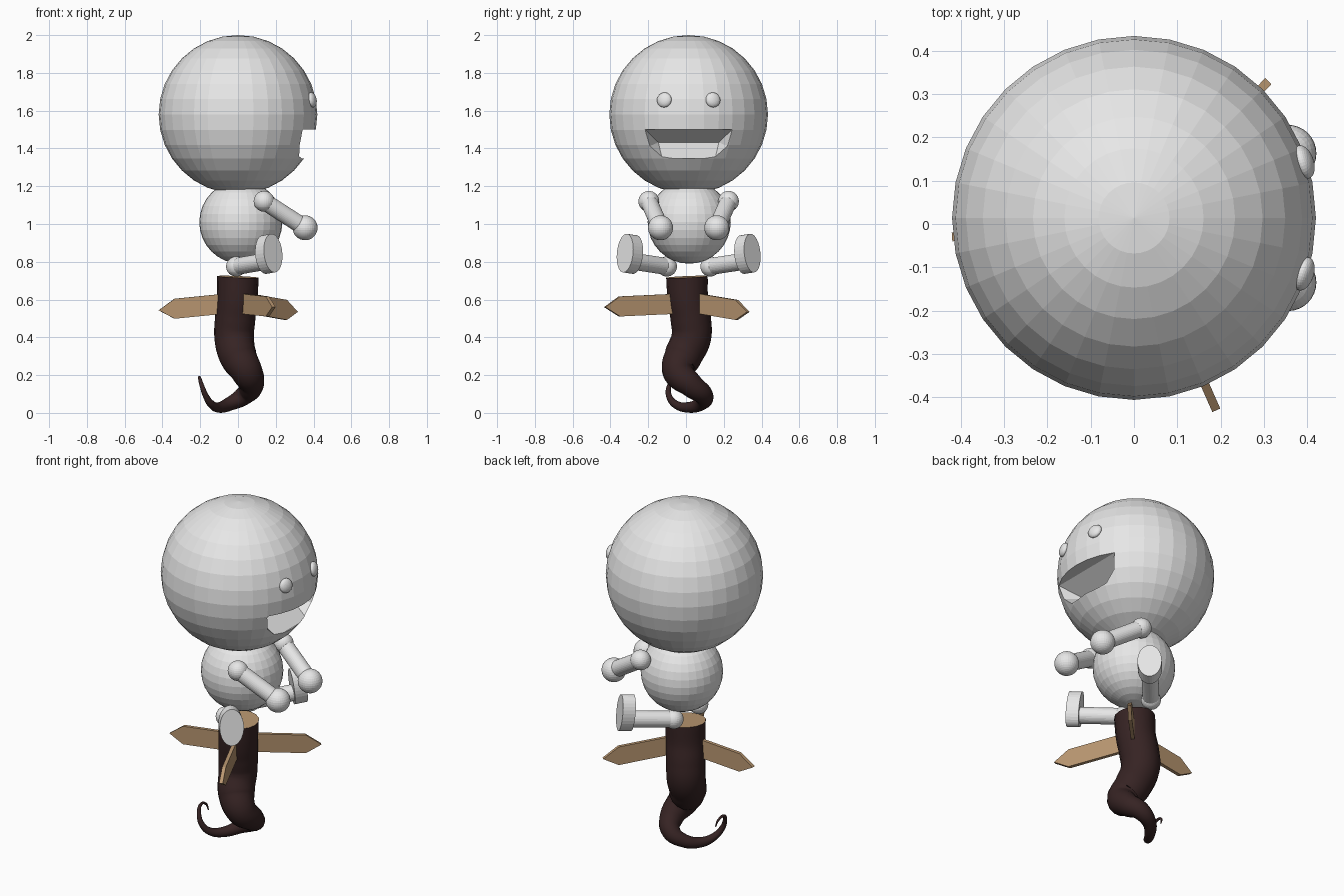
import bpy, bmesh, math
from mathutils import Vector

if "Cube" in bpy.data.objects:
    bpy.data.objects.remove(bpy.data.objects["Cube"])

MID = 0.014  # y of the figure's mirror plane


def material(name, rgb):
    m = bpy.data.materials.new(name)
    m.diffuse_color = (*rgb, 1)
    m.use_nodes = True
    m.node_tree.nodes["Principled BSDF"].inputs["Base Color"].default_value = m.diffuse_color
    return m


GREY = material("pale grey", (0.8, 0.8, 0.8))
BARK = material("dark bark", (0.037, 0.017, 0.017))
WOOD = material("tan wood", (0.49, 0.31, 0.165))


def finish(name, mat):
    ob = bpy.context.object
    ob.name = name
    ob.data.materials.append(mat)
    return ob


def ball(name, pos, r, axis=None, flat=1.0):
    bpy.ops.mesh.primitive_uv_sphere_add(segments=32, ring_count=16, radius=r, location=pos)
    ob = finish(name, GREY)
    if axis:
        ob.rotation_euler = axis.to_track_quat('Z', 'Y').to_euler()
        ob.scale.z = flat
    return ob


def rod(name, a, b, rx, ry=None):
    a, b = Vector(a), Vector(b)
    bpy.ops.mesh.primitive_cylinder_add(vertices=32, radius=1, depth=1, location=(a + b) / 2)
    ob = finish(name, GREY)
    ob.rotation_euler = (b - a).to_track_quat('Z', 'Y').to_euler()
    ob.scale = (rx, ry or rx, (b - a).length)
    return ob


def mesh_object(name, bm, mat):
    me = bpy.data.meshes.new(name)
    bm.to_mesh(me)
    bm.free()
    ob = bpy.data.objects.new(name, me)
    bpy.context.collection.objects.link(ob)
    me.materials.append(mat)
    return ob


# Head and body
head_pos = Vector((0, MID, 1.58))
head = ball("head", head_pos, 0.42)
ball("body", (0.015, 0.017, 1.01), 0.22)

# Mouth: wedge cutter narrowing to a ridge inside the head
bm = bmesh.new()
outline = [(0.23, 1.5), (0.212, 1.41), (0.14, 1.346)]
for s in (-1, 1):
    for x in (0.34, 0.55):
        for y, z in outline:
            bm.verts.new((x, MID + s * y, z))
    bm.verts.new((0.22, MID + s * 0.16, 1.432))
bmesh.ops.convex_hull(bm, input=bm.verts[:])
bmesh.ops.dissolve_limit(bm, angle_limit=0.01, verts=bm.verts[:], edges=bm.edges[:])
bmesh.ops.recalc_face_normals(bm, faces=bm.faces[:])
cutter = mesh_object("mouth_cutter", bm, GREY)
cutter.hide_render = True
mod = head.modifiers.new("mouth", 'BOOLEAN')
mod.operation, mod.solver, mod.object = 'DIFFERENCE', 'EXACT', cutter
bpy.context.view_layer.objects.active = head
bpy.ops.object.modifier_apply(modifier=mod.name)
bpy.data.objects.remove(cutter)

# Eyes, arms and legs, mirrored across the middle
for s, side in ((-1, "right"), (1, "left")):
    eye = Vector((0.392, MID + s * 0.129, 1.657))
    ball(side + "_eye", eye, 0.04, eye - head_pos, 0.55)

    shoulder = (0.138, MID + s * 0.211, 1.12)
    hand = (0.355, MID + s * 0.149, 0.98)
    ball(side + "_shoulder", shoulder, 0.055)
    ball(side + "_hand", hand, 0.066)
    rod(side + "_arm", shoulder, hand, 0.045)

    hip = Vector((-0.01, MID + s * 0.115, 0.775))
    ankle = Vector((0.163, MID + s * 0.311, 0.805))
    ball(side + "_hip", hip, 0.053)
    rod(side + "_leg", hip, ankle, 0.045)
    d = (ankle - hip).normalized() * 0.035
    sole = ankle + Vector((0, 0, 0.037))
    rod(side + "_foot", sole - d, sole + d, 0.065, 0.103)

# Curling trunk: x, y, z, radius
path = [(0, .005, .72, .11), (-.005, .01, .6, .107), (-.015, .025, .5, .107),
        (-.02, .028, .4, .105), (0, -.015, .3, .1), (.045, -.04, .22, .085),
        (.07, .03, .145, .065), (.03, .095, .09, .05), (-.04, .08, .05, .037),
        (-.1, .01, .029, .028), (-.14, -.055, .045, .021), (-.168, -.088, .085, .016),
        (-.19, -.09, .14, .012), (-.204, -.055, .187, .008), (-.2, -.012, .175, .006),
        (-.19, -.003, .14, .003)]
cu = bpy.data.curves.new("trunk", 'CURVE')
cu.dimensions = '3D'
cu.twist_mode = 'MINIMUM'
cu.bevel_depth, cu.bevel_resolution = 1.0, 6
cu.resolution_u = 8
cu.use_fill_caps = True
sp = cu.splines.new('BEZIER')
sp.bezier_points.add(len(path) - 1)
for p, (x, y, z, r) in zip(sp.bezier_points, path):
    p.co, p.radius = (x, y, z), r
    p.handle_left_type = p.handle_right_type = 'AUTO'
trunk = bpy.data.objects.new("trunk", cu)
bpy.context.collection.objects.link(trunk)
bpy.ops.object.select_all(action='DESELECT')
trunk.select_set(True)
bpy.context.view_layer.objects.active = trunk
bpy.ops.object.convert(target='MESH')
trunk = bpy.context.object
trunk.data.materials.clear()
trunk.data.materials.append(BARK)
trunk.data.materials.append(WOOD)
bpy.ops.object.shade_smooth_by_angle(angle=math.radians(40))
for f in trunk.data.polygons:  # cut top shows bare wood
    f.material_index = int(f.center.z > 0.7 and abs(f.normal.z) > 0.9)

# Arrow boards: tip x, y, z and height where the board meets the trunk axis
for i, (x, y, z, z0) in enumerate([(.31, .33, .535, .59), (.19, -.43, .56, .58), (-.42, -.03, .543, .585)]):
    out = Vector((x, y, 0))
    length = out.length
    out.normalize()
    side = Vector((-out.y, out.x, 0)) * 0.01
    along = Vector((out.x * length, out.y * length, z - z0))
    along_n = along.normalized()
    up = Vector((0, 0, 0.053))
    tip, shoulder, root = along, along - along_n * 0.085, along_n * 0.05
    profile = [root + up, shoulder + up, tip, shoulder - up, root - up]
    bm = bmesh.new()
    base = Vector((0, 0, z0))
    face = bm.faces.new([bm.verts.new(base + p - side) for p in profile])
    ext = bmesh.ops.extrude_face_region(bm, geom=[face])
    bmesh.ops.translate(bm, vec=side * 2, verts=[v for v in ext["geom"] if isinstance(v, bmesh.types.BMVert)])
    bmesh.ops.recalc_face_normals(bm, faces=bm.faces[:])
    mesh_object("arrow_board_%d" % (i + 1), bm, WOOD)
